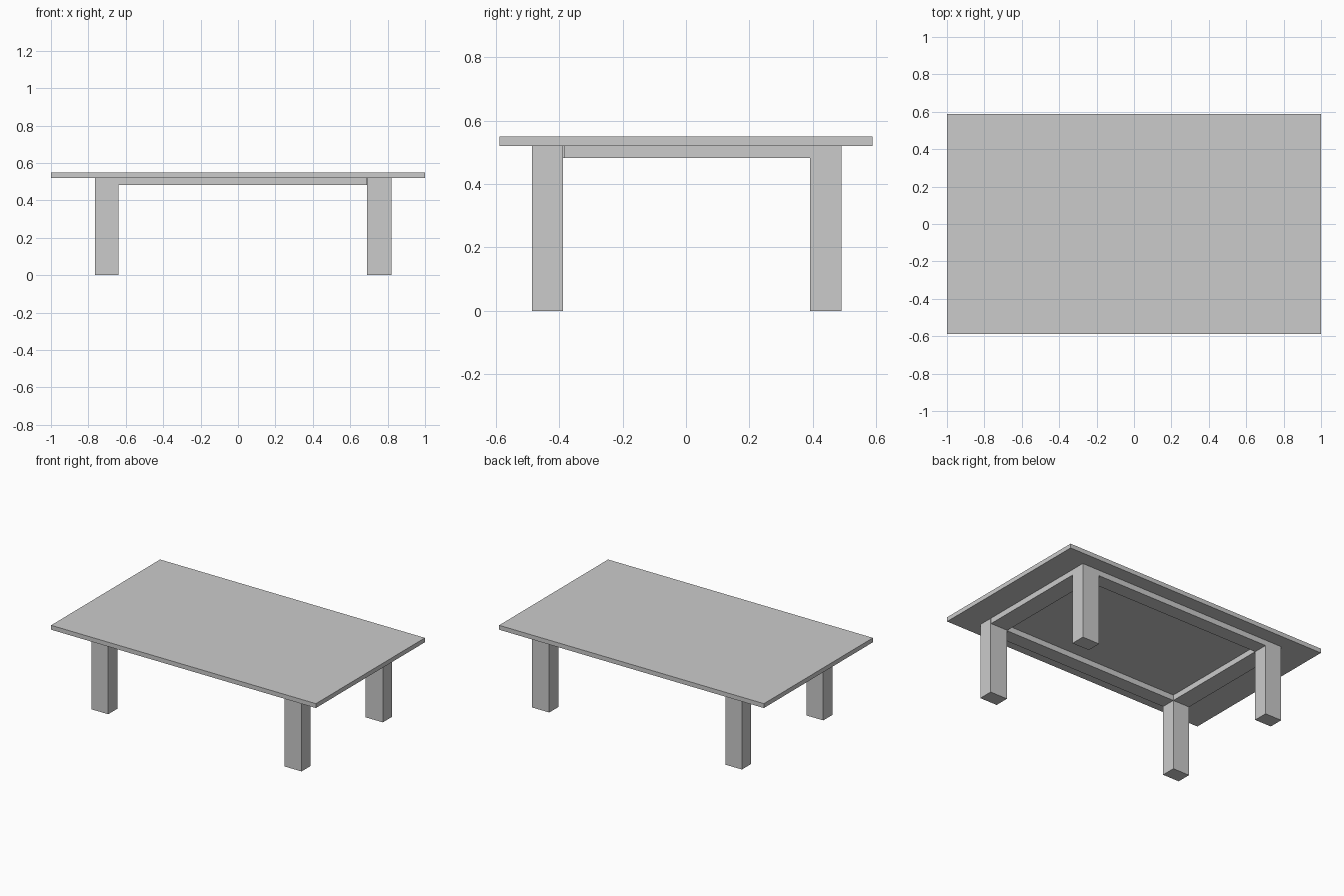
import bpy

if "Cube" in bpy.data.objects:
    bpy.data.objects.remove(bpy.data.objects["Cube"])


def box(name, x0, x1, y0, y1, z0, z1):
    bpy.ops.mesh.primitive_cube_add(size=1, location=((x0 + x1) / 2, (y0 + y1) / 2, (z0 + z1) / 2))
    ob = bpy.context.object
    ob.name = name
    ob.scale = (x1 - x0, y1 - y0, z1 - z0)
    bpy.ops.object.transform_apply(location=False, rotation=False, scale=True)
    return ob


TOP, UNDER, RAIL = 0.55, 0.52, 0.482
LEG_X = {"left": (-0.765, -0.64), "right": (0.69, 0.82)}
LEG_Y = {"front": (-0.486, -0.388), "back": (0.391, 0.49)}
GAP = 0.004  # small joint beside the front right leg

# Flat slab
box("table_top", -1, 1, -0.588, 0.588, UNDER, TOP)

# Four legs
for side, xs in LEG_X.items():
    for end, ys in LEG_Y.items():
        box(f"{end}_{side}_leg", *xs, *ys, 0, UNDER)

# Wide rails between the legs, flush with them
for end, ys in LEG_Y.items():
    gap = GAP if end == "front" else 0
    box(f"{end}_rail", LEG_X["left"][1], LEG_X["right"][0] - gap, *ys, RAIL, UNDER)
for side, xs in LEG_X.items():
    gap = GAP if side == "right" else 0
    box(f"{side}_rail", *xs, LEG_Y["front"][1] + gap, LEG_Y["back"][0], RAIL, UNDER)
